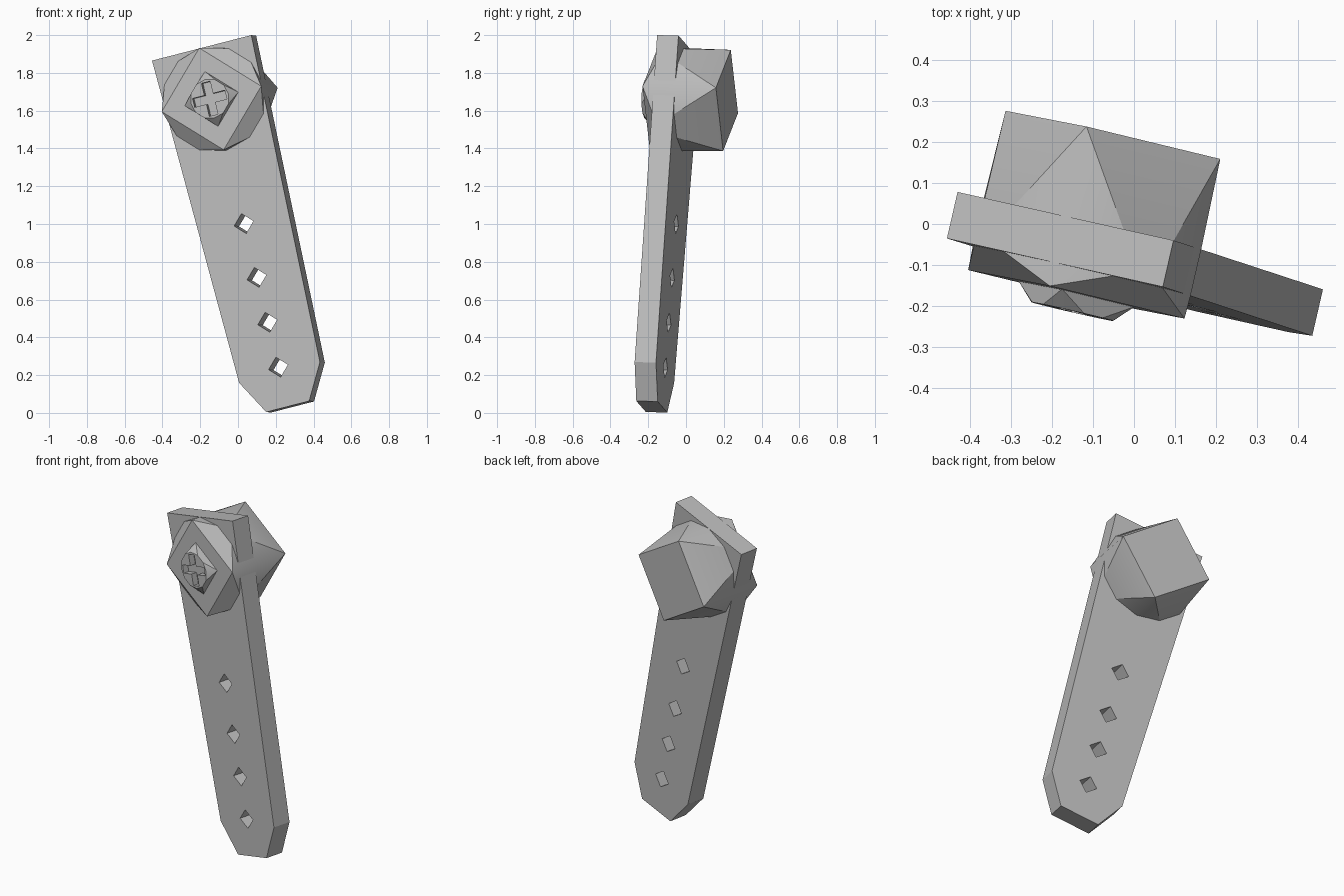
import bpy, bmesh, math
from mathutils import Matrix, Vector

cube = bpy.data.objects.get("Cube")
if cube:
    bpy.data.objects.remove(cube, do_unlink=True)

grey = bpy.data.materials.new("plain grey")
grey.use_nodes = True
colour = (0.5, 0.5, 0.5, 1)
grey.diffuse_color = colour
grey.node_tree.nodes["Principled BSDF"].inputs["Base Color"].default_value = colour

# Tilted frame of the strap: x across, y towards the back, z up its length
across = Vector((0.946, -0.212, 0.243)).normalized()
up = Vector((-0.231, 0.073, 0.970))
up = (up - across * up.dot(across)).normalized()
back = up.cross(across)
FRAME = Matrix((across, back, up)).transposed().to_4x4()
FRAME.translation = (-0.1925, -0.094, 1.9325)

THICK = 0.116
BOLT_Z = -0.28


def add_object(name, bm):
    bmesh.ops.recalc_face_normals(bm, faces=bm.faces)
    mesh = bpy.data.meshes.new(name)
    bm.to_mesh(mesh)
    bm.free()
    mesh.materials.append(grey)
    obj = bpy.data.objects.new(name, mesh)
    obj.matrix_world = FRAME
    bpy.context.collection.objects.link(obj)
    return obj


def ring(radius, sides, y, z=BOLT_Z):
    """Polygon around the y axis with a corner on the x axis."""
    steps = [2 * math.pi * i / sides for i in range(sides)]
    return [(radius * math.cos(a), y, z + radius * math.sin(a)) for a in steps]


def extrude_outline(bm, outline, y0, y1):
    face = bm.faces.new([bm.verts.new((x, y0, z)) for x, z in outline])
    moved = bmesh.ops.extrude_face_region(bm, geom=[face])["geom"]
    verts = [v for v in moved if isinstance(v, bmesh.types.BMVert)]
    bmesh.ops.translate(bm, verts=verts, vec=(0, y1 - y0, 0))


def hull(name, points):
    bm = bmesh.new()
    for p in points:
        bm.verts.new(p)
    bmesh.ops.convex_hull(bm, input=bm.verts)
    bmesh.ops.dissolve_limit(bm, angle_limit=0.01, verts=bm.verts, edges=bm.edges)
    return add_object(name, bm)


def select_only(obj):
    bpy.ops.object.select_all(action='DESELECT')
    obj.select_set(True)
    bpy.context.view_layer.objects.active = obj


def cut(obj, cutter):
    cutter.hide_render = True
    mod = obj.modifiers.new("cut", 'BOOLEAN')
    mod.operation = 'DIFFERENCE'
    mod.solver = 'EXACT'
    mod.object = cutter
    select_only(obj)
    bpy.ops.object.modifier_apply(modifier=mod.name)
    bpy.data.objects.remove(cutter, do_unlink=True)


# Tapered strap with a clipped lower end
half = [(0.2775, 0), (0.226, -1.772), (0.12, -1.958)]
bm = bmesh.new()
extrude_outline(bm, half + [(-x, z) for x, z in reversed(half)], 0, THICK)
strap = add_object("strap", bm)

# Row of diamond holes through the strap
bm = bmesh.new()
for z in (-0.959, -1.253, -1.498, -1.743):
    outline = [(x, pz) for x, y, pz in ring(0.054, 4, 0, z)]
    extrude_outline(bm, outline, -0.1, THICK + 0.1)
cut(strap, add_object("hole_cutter", bm))

# Bolt body: square ends blending into a round middle
body = hull("bolt_body", ring(0.278, 4, -0.058) + ring(0.28, 12, 0)
            + ring(0.28, 12, THICK) + ring(0.276, 4, 0.34))

# Screw head: square foot rising to a round face
head = hull("screw_head", ring(0.15, 4, -0.056) + ring(0.105, 12, -0.101))

# Cross-shaped recess in the screw head
w, r = 0.024, 0.09
corner = [(r, -w), (r, w), (w, w)]
cross = []
for turn in range(4):
    rot = Matrix.Rotation(turn * math.pi / 2, 2)
    for p in corner:
        x, z = rot @ Vector(p)
        cross.append((x, z + BOLT_Z))
bm = bmesh.new()
extrude_outline(bm, cross, -0.2, -0.064)
cut(head, add_object("cross_cutter", bm))

for obj in (body, head):
    select_only(obj)
    bpy.ops.object.shade_smooth_by_angle(angle=math.radians(30))
